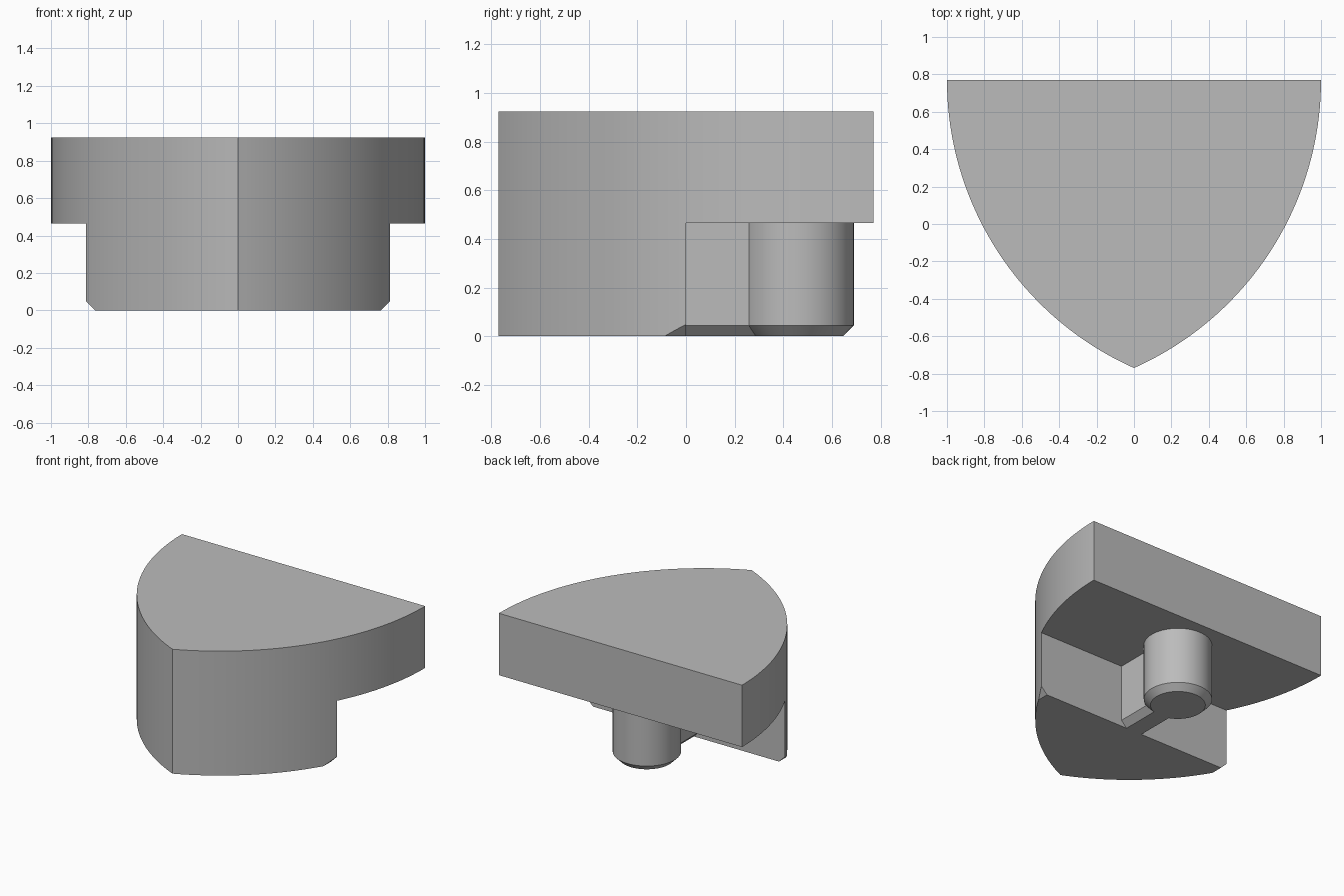
import bpy, bmesh, math
from mathutils import Vector

HEIGHT, STEP = 0.925, 0.465      # full height, underside of the overhang
DEPTH = 0.77                     # half depth, front tip to flat back
CHAMFER = 0.045
RIB, PIN_R, PIN_Y = 0.11, 0.23, 0.46

cube = bpy.data.objects.get("Cube")
if cube:
    bpy.data.objects.remove(cube, do_unlink=True)

grey = bpy.data.materials.new("plain grey")
grey.use_nodes = True
colour = (0.5, 0.5, 0.5, 1)
grey.diffuse_color = colour
grey.node_tree.nodes["Principled BSDF"].inputs["Base Color"].default_value = colour


def extrude(name, points, offset):
    """Closed prism from a planar outline swept along an offset."""
    bm = bmesh.new()
    face = bm.faces.new([bm.verts.new(p) for p in points])
    swept = bmesh.ops.extrude_face_region(bm, geom=[face])["geom"]
    verts = [g for g in swept if isinstance(g, bmesh.types.BMVert)]
    bmesh.ops.translate(bm, verts=verts, vec=Vector(offset))
    bmesh.ops.recalc_face_normals(bm, faces=bm.faces)
    return finish(name, bm)


def finish(name, bm):
    mesh = bpy.data.meshes.new(name)
    bm.to_mesh(mesh)
    bm.free()
    mesh.materials.append(grey)
    obj = bpy.data.objects.new(name, mesh)
    bpy.context.collection.objects.link(obj)
    return obj


def select(obj):
    bpy.ops.object.select_all(action="DESELECT")
    obj.select_set(True)
    bpy.context.view_layer.objects.active = obj


def cut(target, cutter):
    cutter.hide_render = True
    mod = target.modifiers.new("cut", "BOOLEAN")
    mod.operation, mod.solver, mod.object = "DIFFERENCE", "EXACT", cutter
    select(target)
    bpy.ops.object.modifier_apply(modifier=mod.name)
    bpy.data.objects.remove(cutter, do_unlink=True)


# Pointed arch body: two arcs meeting at the front tip
radius = (1 + (2 * DEPTH) ** 2) / 2
sweep = math.asin(2 * DEPTH / radius)
steps = 40
arc = []
for i in range(steps + 1):
    a = sweep * i / steps
    arc.append((1 - radius + radius * math.cos(a), DEPTH - radius * math.sin(a), 0))
arc[-1] = (0, -DEPTH, 0)
outline = arc + [(-x, y, z) for x, y, z in reversed(arc[:-1])]
body = extrude("arched_body", outline, (0, 0, HEIGHT))

# Rear undercut below the overhang
cut(body, extrude("undercut", [(-2, 0, -1), (2, 0, -1), (2, 0, STEP), (-2, 0, STEP)], (0, 2, 0)))

# Chamfers on the lower side corners
for side in (1, -1):
    wedge = [(side * 0.715, -0.3, -0.05), (side * 0.965, -0.3, 0.2), (side * 0.965, -0.3, -0.05)]
    cut(body, extrude("chamfer_wedge", wedge, (0, 0.5, 0)))

# Rib joining the body to the pin
half = [(RIB - CHAMFER, 0, 0), (RIB, 0, CHAMFER), (RIB, 0, STEP)]
rib = extrude("rib", half + [(-x, y, z) for x, y, z in reversed(half)], (0, PIN_Y - 0.15, 0))

# Round pin with a chamfered lower end
bm = bmesh.new()
profile = [(0, 0), (PIN_R - CHAMFER, 0), (PIN_R, CHAMFER), (PIN_R, STEP), (0, STEP)]
verts = [bm.verts.new((r, 0, z)) for r, z in profile]
edges = [bm.edges.new(pair) for pair in zip(verts, verts[1:])]
bmesh.ops.spin(bm, geom=verts + edges, cent=(0, 0, 0), axis=(0, 0, 1),
               angle=math.tau, steps=64, use_duplicate=False)
bmesh.ops.remove_doubles(bm, verts=bm.verts, dist=0.0001)
bmesh.ops.recalc_face_normals(bm, faces=bm.faces)
pin = finish("pin", bm)
pin.location.y = PIN_Y

for part in (body, rib, pin):
    select(part)
    bpy.ops.object.shade_smooth_by_angle(angle=math.radians(30))
